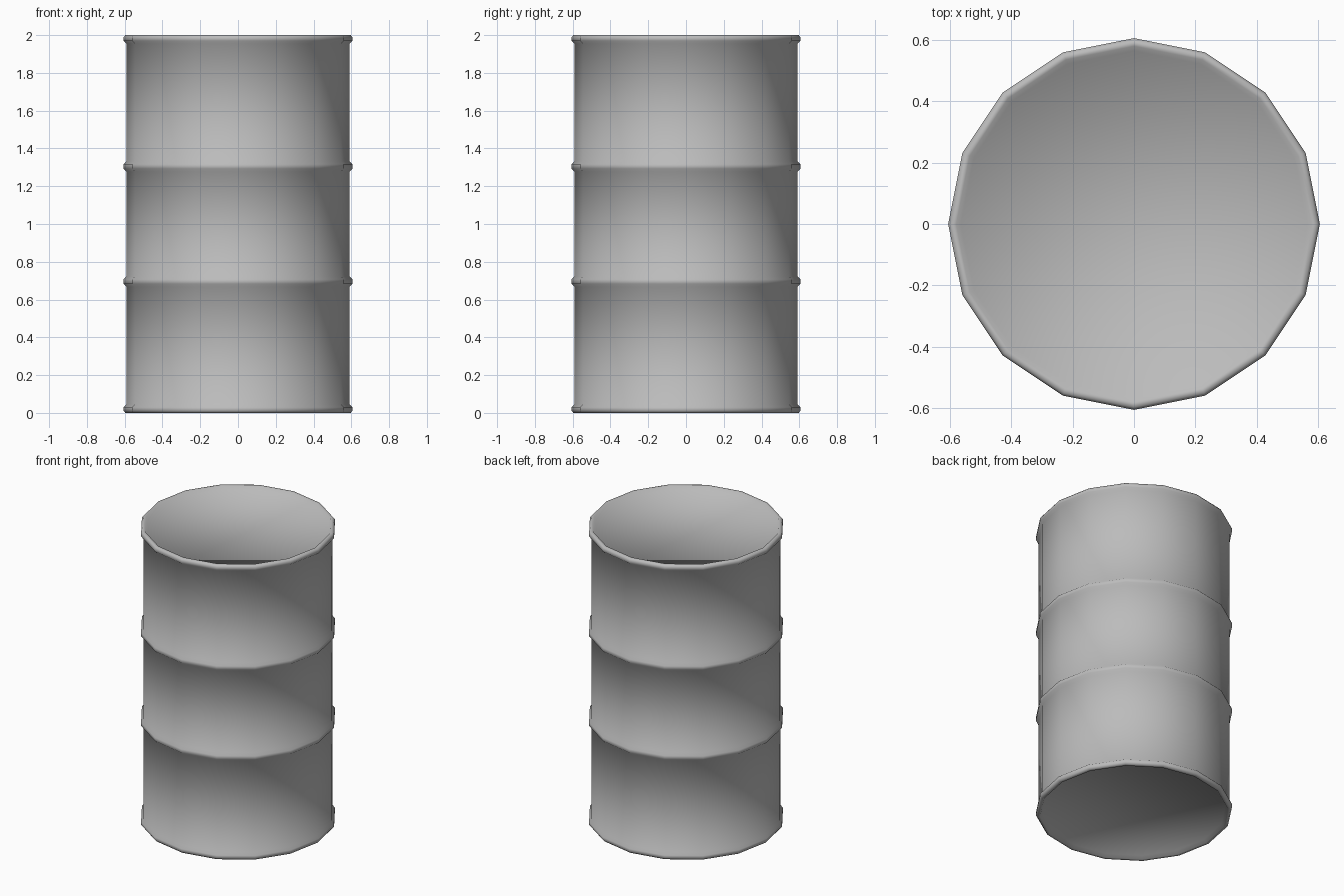
import bpy
import bmesh
import math

SIDES = 16
BODY, RIM = 0.59, 0.606

cube = bpy.data.objects.get("Cube")
if cube:
    bpy.data.objects.remove(cube, do_unlink=True)

# Plain grey metal
metal = bpy.data.materials.new("grey_metal")
metal.use_nodes = True
grey = (0.5, 0.5, 0.5, 1)
metal.diffuse_color = grey
metal.node_tree.nodes["Principled BSDF"].inputs["Base Color"].default_value = grey


def hoop(z):
    """Raised rolling hoop around the body, from below to above."""
    return [(BODY, z - 0.028), (RIM, z - 0.012), (RIM, z + 0.012), (BODY, z + 0.028)]


# Outline from the recessed base, over the rims and hoops, to the recessed lid
foot = [(0.565, 0.02), (0.58, 0.0), (0.597, 0.0), (RIM, 0.012), (RIM, 0.03), (BODY, 0.045)]
top_rim = [(r, 2 - z) for r, z in reversed(foot)]
profile = foot + hoop(0.695) + hoop(1.305) + top_rim

# Turn the outline into a closed drum
bm = bmesh.new()
rings = []
for r, z in profile:
    angles = [2 * math.pi * i / SIDES for i in range(SIDES)]
    rings.append([bm.verts.new((r * math.cos(a), r * math.sin(a), z)) for a in angles])
for low, high in zip(rings, rings[1:]):
    for i in range(SIDES):
        j = (i + 1) % SIDES
        bm.faces.new((low[i], low[j], high[j], high[i]))
bm.faces.new(list(reversed(rings[0])))  # base
bm.faces.new(rings[-1])  # lid
for face in bm.faces:
    face.smooth = True

mesh = bpy.data.meshes.new("drum")
bm.to_mesh(mesh)
bm.free()
mesh.materials.append(metal)
drum = bpy.data.objects.new("drum", mesh)
bpy.context.collection.objects.link(drum)
